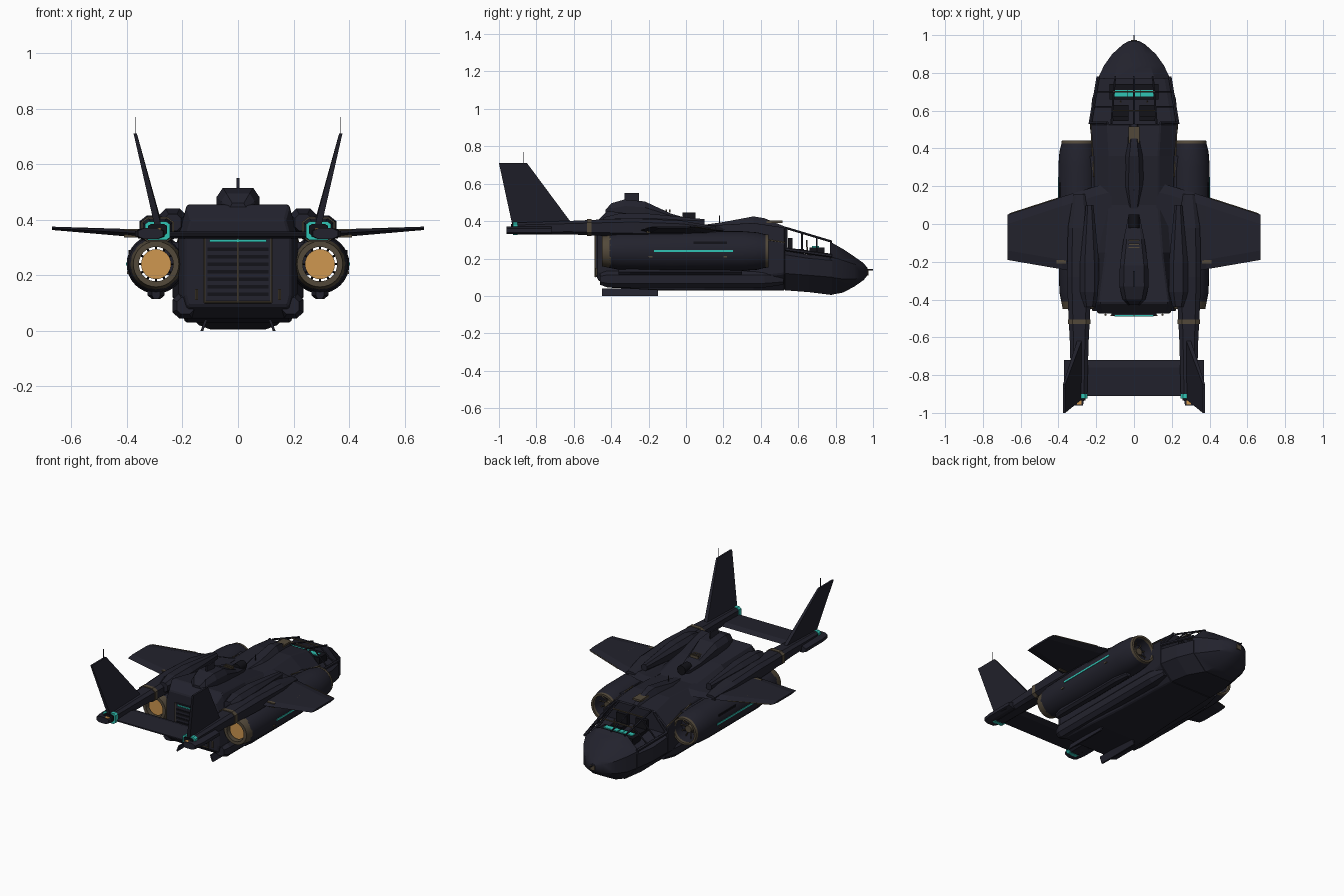
import bpy, bmesh, math
from mathutils import Vector, Matrix

if "Cube" in bpy.data.objects:
    bpy.data.objects.remove(bpy.data.objects["Cube"])


def material(name, *rgb):
    m = bpy.data.materials.new(name)
    m.use_nodes = True
    m.diffuse_color = (*rgb, 1)
    m.node_tree.nodes["Principled BSDF"].inputs["Base Color"].default_value = (*rgb, 1)
    return m


NAVY = material("dark navy hull", .016, .016, .026)
BLACK = material("black trim", .006, .006, .009)
BRONZE = material("dull bronze", .085, .066, .042)
CYAN = material("cyan light", .03, .55, .46)
ORANGE = material("orange exhaust", .62, .31, .08)


def finish(name, bm, mat, smooth=None, bevel=0):
    bmesh.ops.recalc_face_normals(bm, faces=bm.faces)
    mesh = bpy.data.meshes.new(name)
    bm.to_mesh(mesh)
    bm.free()
    mesh.materials.append(mat)
    ob = bpy.data.objects.new(name, mesh)
    bpy.context.collection.objects.link(ob)
    if bevel:
        mod = ob.modifiers.new("edge_bevel", "BEVEL")
        mod.width, mod.segments, mod.limit_method = bevel, 1, "ANGLE"
    if smooth:
        bpy.ops.object.select_all(action="DESELECT")
        ob.select_set(True)
        bpy.context.view_layer.objects.active = ob
        bpy.ops.object.shade_smooth_by_angle(angle=math.radians(smooth))
    return ob


def loft(name, rings, mat=NAVY, smooth=None, closed=False, bevel=0):
    """Skin a list of equal-length point rings."""
    bm = bmesh.new()
    loops = [[bm.verts.new(p) for p in ring] for ring in rings]
    n = len(loops[0])
    pairs = list(zip(loops, loops[1:])) + ([(loops[-1], loops[0])] if closed else [])
    for a, b in pairs:
        for i in range(n):
            j = (i + 1) % n
            bm.faces.new((a[i], a[j], b[j], b[i]))
    if not closed:
        bm.faces.new(loops[0])
        bm.faces.new(loops[-1])
    return finish(name, bm, mat, smooth, bevel)


def hull_ring(y, top_w, side_w, low_w, top, high, low, bottom):
    half = [(top_w, top), (side_w, high), (side_w, low), (low_w, bottom)]
    return [(x, y, z) for x, z in half] + [(-x, y, z) for x, z in reversed(half)]


def pod_ring(x, y, z, w, h, cut=.5):
    """Rectangle with cut corners, facing along y."""
    pts = [(w, h * cut), (w * cut, h), (-w * cut, h), (-w, h * cut),
           (-w, -h * cut), (-w * cut, -h), (w * cut, -h), (w, -h * cut)]
    return [(x + a, y, z + b) for a, b in pts]


def box(name, lo, hi, mat=NAVY, bevel=0):
    bm = bmesh.new()
    lo, hi = Vector(lo), Vector(hi)
    size = Matrix.Diagonal((*(hi - lo), 1))
    bmesh.ops.create_cube(bm, size=1, matrix=Matrix.Translation((lo + hi) / 2) @ size)
    return finish(name, bm, mat, bevel=bevel)


def side_box(name, s, x, y, z, mat=NAVY, bevel=0):
    """Box from ranges, mirrored to side s."""
    xs = sorted((s * x[0], s * x[1]))
    return box(name, (xs[0], y[0], z[0]), (xs[1], y[1], z[1]), mat, bevel)


def rod(name, a, b, r=.004, mat=NAVY, sides=6):
    bm = bmesh.new()
    a, b = Vector(a), Vector(b)
    turn = (b - a).to_track_quat("Z", "Y").to_matrix().to_4x4()
    bmesh.ops.create_cone(bm, cap_ends=True, segments=sides, radius1=r, radius2=r,
                          depth=(b - a).length, matrix=Matrix.Translation((a + b) / 2) @ turn)
    return finish(name, bm, mat, 40 if sides > 8 else None)


def lathe(name, x, z, profile, mat, sides=32):
    """Closed profile of (y, radius) turned about an axis along y."""
    turn = [math.tau * i / sides for i in range(sides)]
    rings = [[(x + r * math.cos(t), y, z + r * math.sin(t)) for t in turn] for y, r in profile]
    return loft(name, rings, mat, 35, closed=True)


# Fuselage, cockpit tub and nose
loft("fuselage", [hull_ring(*r) for r in (
    (-.475, .17, .19, .18, .40, .33, .13, .09),
    (-.42, .185, .215, .19, .455, .34, .1, .045),
    (-.15, .15, .215, .19, .42, .34, .1, .03),
    (.1, .13, .21, .17, .375, .33, .1, .03),
    (.36, .13, .215, .16, .39, .32, .1, .03),
    (.53, .14, .235, .15, .365, .28, .12, .03))], bevel=.006)
loft("cockpit_tub", [hull_ring(*r) for r in (
    (.53, .2, .235, .15, .24, .22, .12, .03),
    (.66, .18, .222, .14, .22, .2, .11, .02),
    (.78, .16, .19, .1, .21, .19, .1, .005))])
loft("nose", [hull_ring(*r) for r in (
    (.77, .11, .192, .1, .29, .21, .1, .005),
    (.84, .085, .158, .075, .25, .19, .09, .018),
    (.9, .06, .115, .05, .21, .17, .09, .05),
    (.95, .03, .06, .025, .175, .155, .1, .085),
    (.97, .012, .025, .01, .15, .145, .12, .11))], smooth=35)
rod("nose_probe", (0, .96, .14), (0, 1, .14))
box("nose_sensor", (-.015, .95, .11), (.015, .975, .14), BRONZE)

# Cockpit interior
box("dashboard", (-.13, .66, .2), (.13, .74, .26), BLACK)
for x in (-.07, -.018, .018, .07):
    w = .035 if abs(x) > .05 else .014
    box("dash_screen", (x - w, .675, .26), (x + w, .71, .266), CYAN)
for s in (-1, 1):
    side_box("seat", s, (.03, .11), (.56, .63), (.22, .25), BLACK)
    side_box("seat_back", s, (.03, .11), (.545, .57), (.22, .31), BLACK)
    rod("control_stick", (s * .07, .65, .2), (s * .07, .645, .3), mat=BRONZE)

# Canopy frame
for s in (-1, 1):
    rod("canopy_roof_rail", (s * .12, .53, .365), (s * .1, .78, .29), .006)
    rod("canopy_sill", (s * .232, .53, .25), (s * .19, .78, .215), .01)
    rod("canopy_rear_post", (s * .14, .535, .36), (s * .23, .535, .25), .008)
    for y, x, low_x, z in ((.62, .113, .218, .338), (.7, .106, .205, .314)):
        rod("canopy_post", (s * x, y, z), (s * low_x, y, .235), .005)
    rod("cheek_trim", (s * .228, .53, .285), (s * .213, .25, .33), .004, BRONZE)
rod("canopy_center_rail", (0, .53, .365), (0, .78, .29), .005)
for y, z in ((.6, .344), (.7, .314)):
    rod("canopy_cross_bar", (-.11, y, z), (.11, y, z), .005, BRONZE)
box("roof_hatch", (-.03, .43, .39), (.03, .515, .402), BRONZE)

# Dorsal spine, turret and sensors
loft("front_spine", [pod_ring(0, y, .34, w, z - .34) for y, w, z in (
    (.06, .03, .375), (.2, .06, .395), (.36, .05, .425), (.42, .035, .415), (.53, .03, .37))])
loft("rear_spine", [pod_ring(0, y, .4, w, z - .4, .7) for y, w, z in (
    (-.43, .03, .46), (-.4, .06, .495), (-.33, .078, .515),
    (-.22, .075, .505), (-.08, .055, .44), (.04, .03, .405))])
box("mast_blade", (-.005, -.33, .5), (.005, -.25, .55))
rod("sensor_ball", (0, -.02, .415), (0, .05, .415), .03, BLACK, 16)
rod("dorsal_aerial", (0, .18, .38), (0, .18, .43), .003)
for y in (-.13, -.11, -.09):
    box("spine_vent", (-.03, y, .445), (.03, y + .008, .462), BRONZE)

# Rear cargo ramp
box("ramp_door", (-.12, -.482, .1), (.12, -.47, .335), NAVY)
for i in range(7):
    z = .125 + i * .027
    box("ramp_slat", (-.11, -.486, z), (.11, -.48, z + .012), BLACK)
for x in (-.12, 0, .12):
    rod("ramp_rail", (x, -.484, .1), (x, -.484, .335), .004, BRONZE)
rod("ramp_sill", (-.12, -.484, .103), (.12, -.484, .103), .004, BRONZE)
box("ramp_light", (-.103, -.489, .32), (.103, -.48, .328), CYAN)

for s in (-1, 1):
    # Lower sponsons and ventral skids
    loft("sponson", [pod_ring(s * .19, y, .09, w, h) for y, w, h in (
        (-.46, .03, .03), (-.42, .046, .045), (.42, .042, .045), (.52, .02, .03))])
    rod("ramp_handle", (s * .15, -.48, .11), (s * .15, -.48, .15), .006, BRONZE)
    loft("ventral_skid", [[(s * (x + d), y, z) for x, z, d in (
        (.11, .04, 0), (.11, .04, .01), (.125, 0, .01), (.125, 0, 0))] for y in (-.45, -.15)])

    # Engine nacelle with open annular duct
    ex, ez = s * .295, .24
    lathe("nacelle", ex, ez, ((-.41, .09), (-.36, .1), (-.1, .106), (.3, .106), (.38, .1),
                              (.43, .088), (.43, .075), (-.41, .07)), NAVY)
    lathe("intake_lip", ex, ez, ((.425, .09), (.442, .087), (.442, .074), (.425, .073)), BRONZE)
    lathe("exhaust_ring", ex, ez, ((-.45, .082), (-.4, .092), (-.4, .064), (-.45, .062)), BRONZE)
    rod("engine_core", (ex, -.41, ez), (ex, .34, ez), .05, BLACK, 24)
    rod("exhaust_glow", (ex, -.43, ez), (ex, -.4, ez), .054, ORANGE, 32)
    rod("intake_hub", (ex, .33, ez), (ex, .4, ez), .022, BRONZE, 16)
    for i in range(12):
        t = math.tau * i / 12
        d = Vector((math.cos(t), 0, math.sin(t)))
        c = Vector((ex, .37, ez))
        rod("fan_blade", c + d * .02, c + d * .076, .004, BRONZE, 4)
        c.y = -.405
        rod("exhaust_vane", c + d * .05, c + d * .07, .003, BLACK, 4)
    loft("nacelle_keel", [pod_ring(ex, y, .14, w, .026) for y, w in (
        (-.36, .015), (-.3, .03), (.2, .03), (.3, .015))])
    side_box("nacelle_light", s, (.395, .403), (-.17, .25), (.235, .246), CYAN)
    side_box("nacelle_panel", s, (.38, .394), (.04, .22), (.265, .29), BLACK)
    side_box("engine_pylon", s, (.17, .27), (-.38, .36), (.2, .32))
    for y in (-.2, .2):
        side_box("nacelle_latch", s, (.39, .4), (y, y + .02), (.205, .213), BRONZE)

    # Wing
    stations = ((.12, .22, -.28, .36, .018), (.2, .2, -.265, .35, .018),
                (.38, .145, -.24, .352, .014), (.67, .05, -.19, .369, .006))
    loft("wing", [[(s * x, a, z), (s * x, a - .05, z + h), (s * x, b + .05, z + h),
                   (s * x, b, z), (s * x, b + .05, z - h), (s * x, a - .05, z - h)]
                  for x, a, b, z, h in stations])
    rod("wing_seam", (s * .475, .05, .367), (s * .475, -.16, .367), .002, BRONZE)
    rod("leading_edge_trim", (s * .4, .138, .354), (s * .66, .054, .368), .003, BRONZE)
    side_box("flap_hinge", s, (.36, .41), (-.21, -.19), (.336, .366), BRONZE)

    # Tail boom
    bx = s * .29
    loft("tail_boom", [pod_ring(bx, y, z, w, h, .6) for y, z, w, h in (
        (-.91, .36, .042, .032), (-.62, .365, .05, .036), (-.42, .365, .06, .045),
        (-.28, .365, .064, .05), (-.02, .36, .06, .042), (.16, .35, .03, .02))])
    loft("boom_shoulder", [pod_ring(s * .235, y, .39, w, h) for y, w, h in (
        (-.44, .03, .03), (-.36, .05, .05), (-.2, .05, .05), (.1, .02, .02))])
    loft("boom_band", [pod_ring(bx, y, .365, .059, .045, .6) for y in (-.53, -.505)], BRONZE)
    loft("tail_light", [pod_ring(bx, y, .36, .045, .034, .7) for y in (-.925, -.9)], CYAN)
    loft("tail_cap", [pod_ring(bx, y, .364, .034, .02, .7) for y in (-.935, -.92)], BLACK)
    side_box("tail_nozzle", s, (.278, .302), (-.955, -.93), (.358, .37), ORANGE)

    # Canted tail fin with aerial
    fin = ((-.62, .4, .29), (-.85, .71, .37), (-1, .71, .37), (-.93, .385, .29))
    loft("tail_fin", [[(s * (x + d * (1 if z < .5 else .5)), y, z) for y, z, x in fin]
                      for d in (-.012, .012)])
    rod("fin_aerial", (s * .37, -.87, .7), (s * .37, -.87, .77), .002)
    loft("fin_root", [pod_ring(s * .315, y, .35, w, .02) for y, w in (
        (-.96, .045), (-.9, .055), (-.72, .055))])

# Tailplane joining the booms
loft("tailplane", [[(x, -.72, .345), (x, -.76, .357), (x, -.91, .349),
                    (x, -.91, .341), (x, -.76, .333)] for x in (-.36, .36)])
